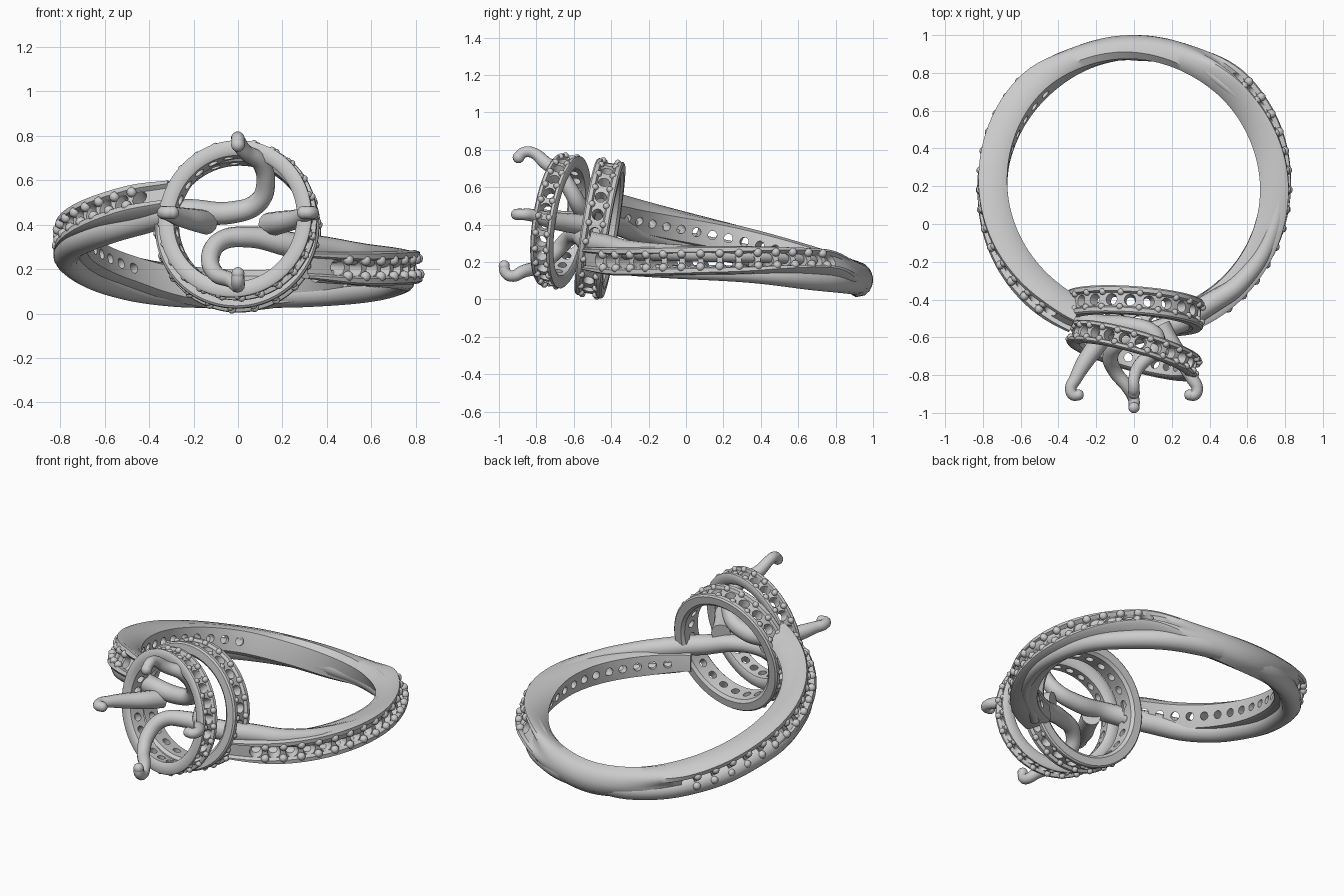
import bpy, bmesh
from math import sin, cos, radians, pi
from mathutils import Vector, Matrix

if "Cube" in bpy.data.objects:
    bpy.data.objects.remove(bpy.data.objects["Cube"])

Z = Vector((0, 0, 1))


def finish(bm, name, angle=40):
    bmesh.ops.recalc_face_normals(bm, faces=bm.faces)
    me = bpy.data.meshes.new(name)
    bm.to_mesh(me)
    bm.free()
    ob = bpy.data.objects.new(name, me)
    bpy.context.collection.objects.link(ob)
    shade(ob, angle)
    return ob


def activate(ob):
    bpy.ops.object.select_all(action='DESELECT')
    ob.select_set(True)
    bpy.context.view_layer.objects.active = ob


def shade(ob, angle=40):
    activate(ob)
    bpy.ops.object.shade_smooth_by_angle(angle=radians(angle))


def channel(T, H, c, d):
    # grooved section that holds the small stones
    half = [(.02 * T, .8 * H), (.25 * T, H), (.88 * T, H), (T, .88 * H), (T, c), (T - d, c * .8)]
    pts = [(0, 0)] + half + [(u, -v) for u, v in reversed(half)]
    return [(u - T / 2, v) for u, v in pts]


def rounded(T, H):
    # plain comfort section with the same number of points
    half = [(.03 * T, .7 * H), (.3 * T, .97 * H), (.65 * T, .88 * H), (.85 * T, .64 * H),
            (.95 * T, .37 * H), (T, .12 * H)]
    pts = [(0, 0)] + half + [(u, -v) for u, v in reversed(half)]
    return [(u - T / 2, v) for u, v in pts]


def sweep(name, sections, closed):
    # sections: list of ((point, U, V), profile)
    bm = bmesh.new()
    rows = [[bm.verts.new(P + U * u + V * v) for u, v in prof] for (P, U, V), prof in sections]
    n = len(rows[0])
    for i in range(len(rows) if closed else len(rows) - 1):
        a, b = rows[i], rows[(i + 1) % len(rows)]
        for j in range(n):
            k = (j + 1) % n
            bm.faces.new((a[j], a[k], b[k], b[j]))
    if not closed:
        bm.faces.new(rows[0])
        bm.faces.new(rows[-1])
    return finish(bm, name)


def cut_holes(body, frames, T, r1, r2):
    # tapered stone seats bored through the wall
    bm = bmesh.new()
    for P, U, V in frames:
        M = Matrix.Translation(P) @ U.to_track_quat('Z', 'Y').to_matrix().to_4x4()
        bmesh.ops.create_cone(bm, cap_ends=True, segments=14, radius1=r1, radius2=r2,
                              depth=T + .05, matrix=M)
    cutter = finish(bm, body.name + "_cutter")
    cutter.hide_render = True
    mod = body.modifiers.new("holes", 'BOOLEAN')
    mod.operation = 'DIFFERENCE'
    mod.solver = 'EXACT'
    mod.object = cutter
    activate(body)
    bpy.ops.object.modifier_apply(modifier=mod.name)
    bpy.data.objects.remove(cutter)
    shade(body)


def beads(name, frames, u, v, r):
    # paired gripping beads between the seats
    bm = bmesh.new()
    for P, U, V in frames:
        for s in (-1, 1):
            bmesh.ops.create_icosphere(bm, subdivisions=2, radius=r,
                                       matrix=Matrix.Translation(P + U * u + V * v * s))
    return finish(bm, name, 80)


# ---- band: angle, height, half width, tilt, plainness
KEYS = [(-67, .22, .06, -4, 0), (-45, .205, .075, -2, 0), (0, .205, .075, 6, 0),
        (45, .18, .065, 30, 0), (68, .13, .085, 15, .85), (90, .105, .095, 0, 1),
        (112, .13, .09, -10, .9), (135, .185, .08, -18, .1), (180, .335, .08, 2, 0),
        (230, .475, .08, 32, 0), (246, .505, .07, 34, 0)]
A0, A1 = KEYS[0][0], KEYS[-1][0]


def slope(i, k):
    a, b = KEYS[max(i - 1, 0)], KEYS[min(i + 1, len(KEYS) - 1)]
    return (b[k] - a[k]) / (b[0] - a[0])


def key(th, k):
    i = 0
    while i < len(KEYS) - 2 and th > KEYS[i + 1][0]:
        i += 1
    a, b = KEYS[i], KEYS[i + 1]
    w = b[0] - a[0]
    t = (th - a[0]) / w
    return ((2 * t**3 - 3 * t**2 + 1) * a[k] + (t**3 - 2 * t**2 + t) * w * slope(i, k)
            + (3 * t**2 - 2 * t**3) * b[k] + (t**3 - t**2) * w * slope(i + 1, k))


def on_band(th, r, z):
    a = radians(th)
    return Vector((r * cos(a), .2 + r * sin(a), z))


def band_frame(th):
    R = Vector((cos(radians(th)), sin(radians(th)), 0))
    t = radians(key(th, 3))
    T = .155 - .025 * min(1, max(0, key(th, 4)))
    return (on_band(th, .67 + T / 2, key(th, 1)), R * cos(t) + Z * sin(t), Z * cos(t) - R * sin(t))


def band_profile(th):
    m = min(1, max(0, key(th, 4)))
    T, H = .155 - .025 * m, key(th, 2)
    return [(a[0] * (1 - m) + b[0] * m, a[1] * (1 - m) + b[1] * m)
            for a, b in zip(channel(T, H, .044, .022), rounded(T, H))]


angles = [A0 + (A1 - A0) * i / 120 for i in range(121)]
band = sweep("band", [(band_frame(t), band_profile(t)) for t in angles], False)
N = 15
STEP = 102 / (N - 1)
arms = {"right_arm": -56, "left_arm": 134}
cut_holes(band, [band_frame(s + STEP * i) for s in arms.values() for i in range(N)],
          .155, .021, .042)
for name, s in arms.items():
    beads(name + "_beads", [band_frame(s + STEP * (i + .5)) for i in range(N - 1)],
          .066, .036, .024)


# ---- two halo rings
def halo(name, centre, axis, r, T, H, c, count):
    A = Vector(axis).normalized()
    e1 = A.cross(Z).normalized()
    e2 = e1.cross(A)

    def frame(t):
        U = e1 * cos(t) + e2 * sin(t)
        return (Vector(centre) + U * (r + T / 2), U, A)
    ob = sweep(name, [(frame(2 * pi * i / 80), channel(T, H, c, .016)) for i in range(80)], True)
    cut_holes(ob, [frame(2 * pi * (i + .25) / count) for i in range(count)], T, .02, .036)
    beads(name + "_beads", [frame(2 * pi * (i + .75) / count) for i in range(count)],
          T / 2 - .008, c * .9, .018)


halo("rear_halo", (0, -.46, .38), (-.07, -.98, .16), .298, .072, .074, .044, 22)
halo("front_halo", (0, -.67, .42), (-.27, -.95, .15), .287, .07, .058, .036, 24)


# ---- smooth strands flowing from the arms into the claws
def tube(name, pts, tip=True):
    cu = bpy.data.curves.new(name, 'CURVE')
    cu.dimensions = '3D'
    cu.bevel_depth = 1
    cu.bevel_resolution = 4
    cu.resolution_u = 8
    cu.use_fill_caps = True
    sp = cu.splines.new('BEZIER')
    sp.bezier_points.add(len(pts) - 1)
    for bp, (x, y, z, r) in zip(sp.bezier_points, pts):
        bp.co = (x, y, z)
        bp.radius = r
        bp.handle_left_type = bp.handle_right_type = 'AUTO'
    ob = bpy.data.objects.new(name, cu)
    bpy.context.collection.objects.link(ob)
    activate(ob)
    bpy.ops.object.convert(target='MESH')
    shade(bpy.context.view_layer.objects.active, 60)
    if tip:  # rounded claw tip
        bm = bmesh.new()
        x, y, z, r = pts[-1]
        bmesh.ops.create_uvsphere(bm, u_segments=14, v_segments=8, radius=r * 1.06,
                                  matrix=Matrix.Translation((x, y, z)))
        finish(bm, name + "_tip", 80)


def arm(th, r, z, w):
    return (*on_band(th, r, z), w)


tube("left_strand_top_claw", [
    arm(85, .735, .085, .055), arm(112, .74, .09, .06), arm(140, .75, .14, .06),
    arm(165, .765, .22, .06), arm(190, .77, .29, .06), arm(215, .765, .36, .062),
    arm(235, .74, .42, .062), (-.24, -.52, .46, .055),
    (-.03, -.54, .455, .05), (.09, -.57, .5, .046), (.125, -.62, .59, .042),
    (.1, -.68, .68, .04), (.03, -.75, .73, .036), (0, -.82, .785, .03), (0, -.87, .785, .03),
    (0, -.895, .76, .03)])
tube("right_strand_bottom_claw", [
    arm(60, .73, .19, .03), arm(30, .745, .225, .035), arm(0, .765, .24, .04),
    arm(-20, .77, .25, .045), arm(-42, .76, .265, .052), arm(-58, .74, .29, .058),
    (.24, -.52, .31, .058),
    (.05, -.58, .345, .048), (-.08, -.63, .325, .044), (-.125, -.70, .25, .042),
    (-.1, -.78, .18, .038), (-.03, -.87, .15, .034), (0, -.935, .125, .03), (0, -.965, .145, .03),
    (0, -.972, .18, .028)])
tube("right_lower_strand", [
    arm(95, .735, .085, .06), arm(68, .74, .09, .062), arm(40, .745, .105, .056),
    arm(10, .75, .135, .045), arm(-25, .75, .15, .035), arm(-62, .74, .17, .03)], False)
for side, s, z in (("left", -1, .42), ("right", 1, .41)):
    tube(side + "_claw", [
        (s * .14, -.54, z - .01, .055), (s * .19, -.63, z, .052), (s * .26, -.73, z + .015, .044),
        (s * .31, -.82, .45, .034), (s * .335, -.875, .455, .03), (s * .32, -.905, .455, .03),
        (s * .295, -.905, .455, .028)])
